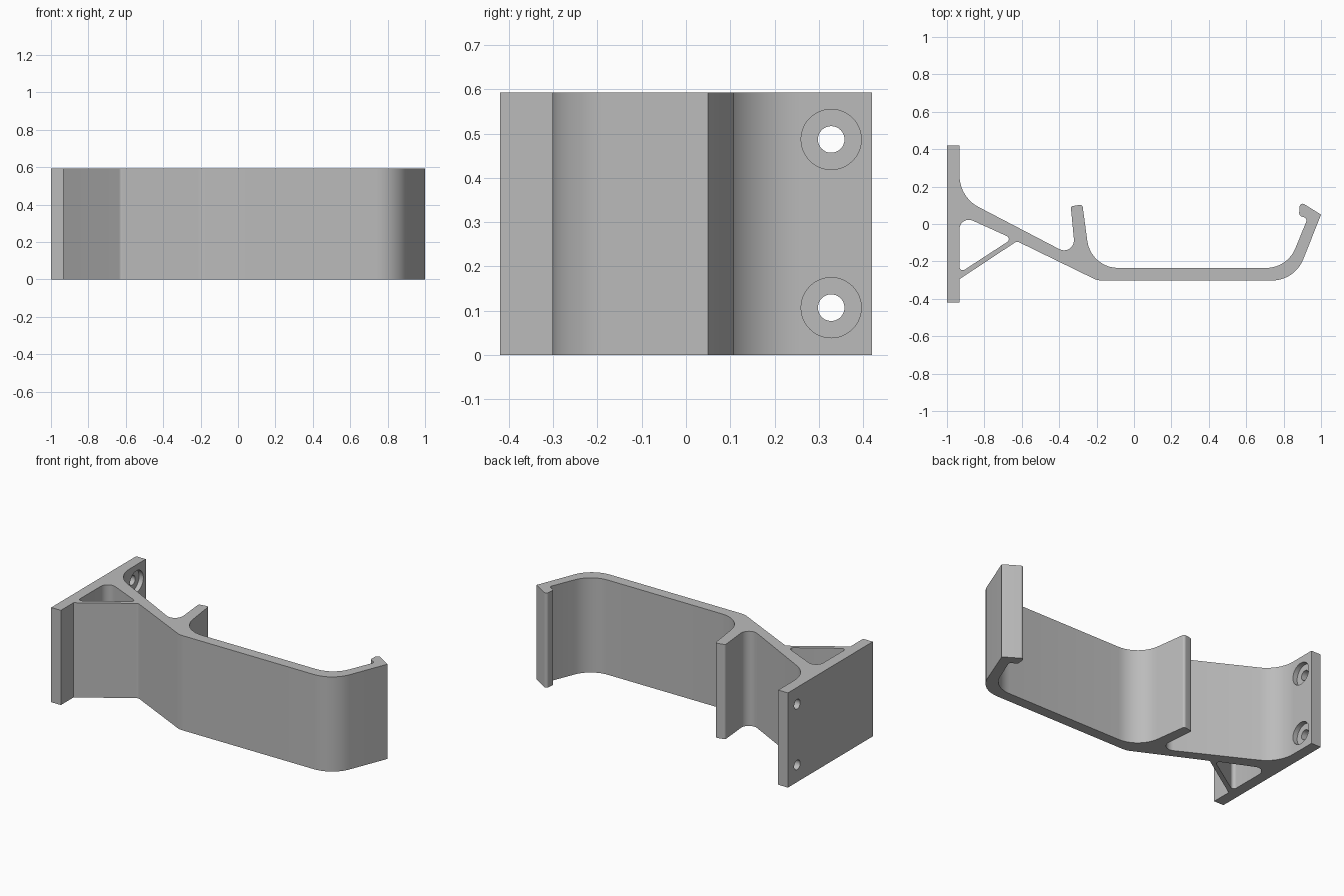
import bpy, bmesh, math
from mathutils import Vector, Matrix

if "Cube" in bpy.data.objects:
    bpy.data.objects.remove(bpy.data.objects["Cube"], do_unlink=True)

HEIGHT = 0.593

grey = bpy.data.materials.new("plain_grey")
grey.use_nodes = True
grey.diffuse_color = (0.5, 0.5, 0.5, 1)
grey.node_tree.nodes["Principled BSDF"].inputs["Base Color"].default_value = (0.5, 0.5, 0.5, 1)


def rounded(corners, steps=10):
    """Replace each (x, y, radius) corner by a tangent arc."""
    pts = []
    for i, (x, y, r) in enumerate(corners):
        p = Vector((x, y))
        if r == 0:
            pts.append(p)
            continue
        a = (Vector(corners[i - 1][:2]) - p).normalized()
        b = (Vector(corners[(i + 1) % len(corners)][:2]) - p).normalized()
        half = a.angle(b) / 2
        centre = p + (a + b).normalized() * (r / math.sin(half))
        start = p + a * (r / math.tan(half)) - centre
        end = p + b * (r / math.tan(half)) - centre
        sweep = math.atan2(start.x * end.y - start.y * end.x, start.dot(end))
        for k in range(steps + 1):
            pts.append(centre + Matrix.Rotation(sweep * k / steps, 2) @ start)
    return pts


def make_object(name, bm):
    bmesh.ops.recalc_face_normals(bm, faces=bm.faces)
    mesh = bpy.data.meshes.new(name)
    bm.to_mesh(mesh)
    bm.free()
    mesh.materials.append(grey)
    ob = bpy.data.objects.new(name, mesh)
    bpy.context.collection.objects.link(ob)
    return ob


def prism(name, corners, z0, z1):
    bm = bmesh.new()
    face = bm.faces.new([bm.verts.new((p.x, p.y, z0)) for p in rounded(corners)])
    new = bmesh.ops.extrude_face_region(bm, geom=[face])["geom"]
    bmesh.ops.translate(bm, vec=(0, 0, z1 - z0),
                        verts=[v for v in new if isinstance(v, bmesh.types.BMVert)])
    return make_object(name, bm)


def cylinder_x(name, radius, x0, x1, y, z):
    bm = bmesh.new()
    place = Matrix.Translation(((x0 + x1) / 2, y, z)) @ Matrix.Rotation(math.pi / 2, 4, 'Y')
    bmesh.ops.create_cone(bm, cap_ends=True, segments=48, radius1=radius,
                          radius2=radius, depth=x1 - x0, matrix=place)
    return make_object(name, bm)


# Wall plate, sloping arm, post, tray floor and hooked end as one profile
bracket = prism("hook_bracket", [
    (-1, 0.42, 0), (-1, -0.42, 0), (-0.933, -0.42, 0),
    (-0.933, -0.295, 0),                          # brace meets plate
    (-0.626, -0.092, 0.02),                       # brace meets arm
    (-0.195, -0.302, 0.1), (0.86, -0.302, 0.18),  # underside of tray
    (1, 0.05, 0),                                 # hook tip
    (0.888, 0.12, 0.016), (0.882, 0.045, 0.02), (0.928, 0.03, 0.018),
    (0.82, -0.235, 0.168), (-0.23, -0.235, 0.166),
    (-0.276, 0.105, 0.014), (-0.338, 0.094, 0.012),  # post
    (-0.312, -0.18, 0.053), (-0.933, 0.144, 0.19),   # arm
    (-0.933, 0.42, 0)], 0, HEIGHT)

# Triangular opening between plate, arm and brace
cutters = [prism("brace_opening_cutter", [
    (-0.933, 0.05, 0.05), (-0.933, -0.262, 0.018), (-0.65, -0.078, 0.018)],
    -0.1, HEIGHT + 0.1)]

# Counterbored screw holes
for z in (0.107, 0.487):
    cutters.append(cylinder_x("screw_hole_cutter", 0.03, -1.1, -0.8, 0.328, z))
    cutters.append(cylinder_x("counterbore_cutter", 0.068, -0.963, -0.8, 0.328, z))

bpy.ops.object.select_all(action='DESELECT')
bpy.context.view_layer.objects.active = bracket
bracket.select_set(True)
for cutter in cutters:
    cutter.hide_render = True
    mod = bracket.modifiers.new("cut", 'BOOLEAN')
    mod.operation = 'DIFFERENCE'
    mod.solver = 'EXACT'
    mod.object = cutter
    bpy.ops.object.modifier_apply(modifier=mod.name)
    bpy.data.objects.remove(cutter, do_unlink=True)
bpy.ops.object.shade_smooth_by_angle(angle=math.radians(25))
